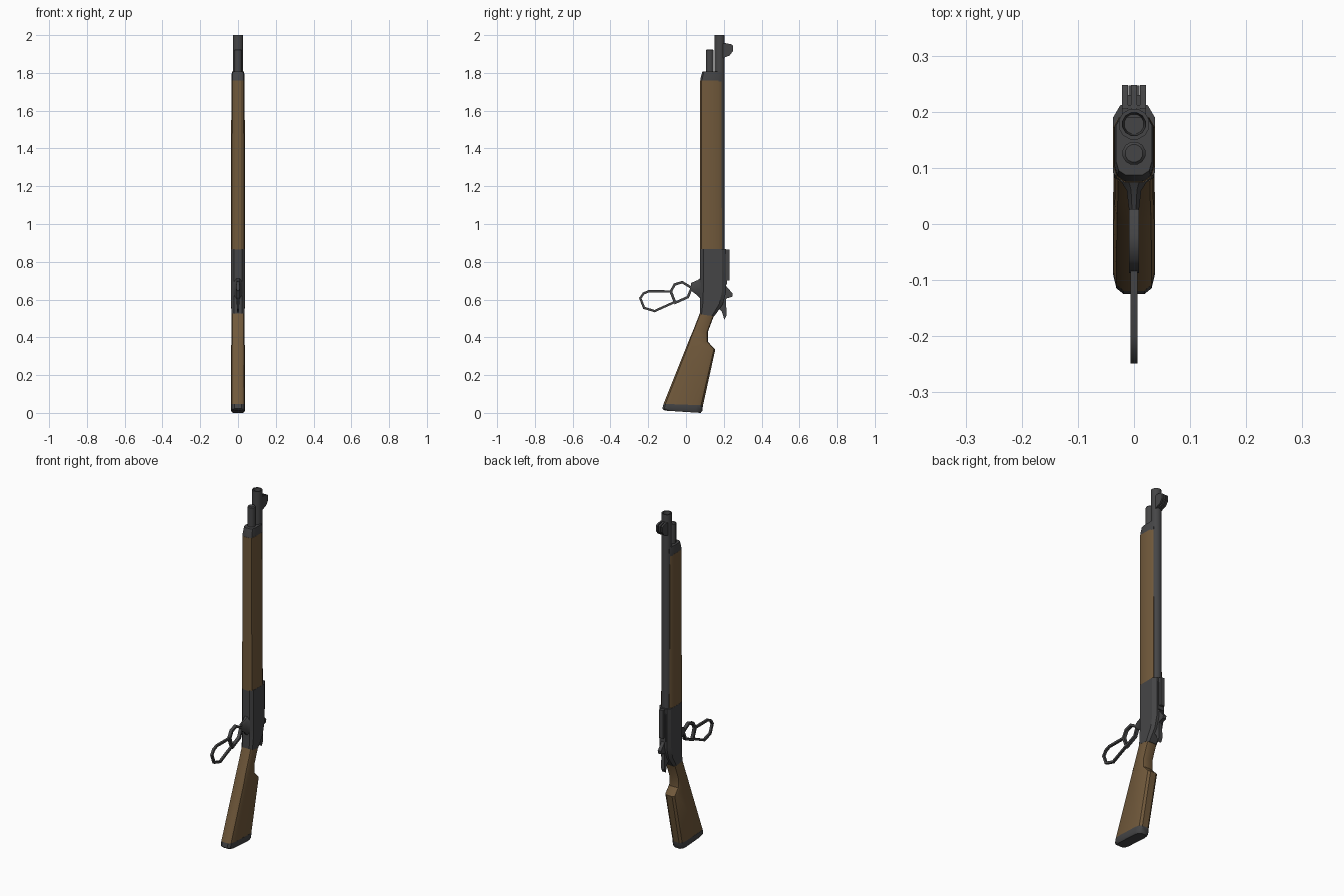
import bpy, bmesh, math
from mathutils import Vector

if "Cube" in bpy.data.objects:
    bpy.data.objects.remove(bpy.data.objects["Cube"])


def material(name, rgb):
    m = bpy.data.materials.new(name)
    m.diffuse_color = (*rgb, 1)
    m.use_nodes = True
    m.node_tree.nodes["Principled BSDF"].inputs["Base Color"].default_value = m.diffuse_color
    return m


STEEL = material("dark_steel", (0.06, 0.06, 0.062))
WOOD = material("walnut_wood", (0.165, 0.100, 0.044))


def finish(name, bm, mat, angle=30):
    bmesh.ops.recalc_face_normals(bm, faces=bm.faces)
    me = bpy.data.meshes.new(name)
    bm.to_mesh(me)
    bm.free()
    me.materials.append(mat)
    ob = bpy.data.objects.new(name, me)
    bpy.context.collection.objects.link(ob)
    bpy.ops.object.select_all(action='DESELECT')
    ob.select_set(True)
    bpy.context.view_layer.objects.active = ob
    bpy.ops.object.shade_smooth_by_angle(angle=math.radians(angle))
    return ob


def loft(name, sections, profile, mat, angle=30):
    """Sections: (front y, front z, back y, back z, half width).
    Profile: half outline (width share, share of the way front to back), mirrored."""
    outline = profile + [(-w, t) for w, t in reversed(profile)]
    bm = bmesh.new()
    rings = []
    for fy, fz, by, bz, hw in sections:
        rings.append([bm.verts.new((w * hw, fy + (by - fy) * t, fz + (bz - fz) * t))
                      for w, t in outline])
    n = len(outline)
    for a, b in zip(rings, rings[1:]):
        for i in range(n):
            bm.faces.new((a[i], a[(i + 1) % n], b[(i + 1) % n], b[i]))
    bm.faces.new(rings[0])
    bm.faces.new(rings[-1])
    return finish(name, bm, mat, angle)


def plate(name, pts, hw, mat, x=0.0):
    """Side outline (y, z) extruded across x."""
    bm = bmesh.new()
    f = bm.faces.new([bm.verts.new((x - hw, y, z)) for y, z in pts])
    ext = bmesh.ops.extrude_face_region(bm, geom=[f])
    bmesh.ops.translate(bm, vec=(2 * hw, 0, 0),
                        verts=[v for v in ext["geom"] if isinstance(v, bmesh.types.BMVert)])
    return finish(name, bm, mat, 20)


def loop(name, pts, hw, thick, mat):
    """Closed flat-sided ring along (y, z) points."""
    bm = bmesh.new()
    n = len(pts)
    rings = []
    for i in range(n):
        p = Vector(pts[i])
        d1 = (p - Vector(pts[i - 1])).normalized()
        d2 = (Vector(pts[(i + 1) % n]) - p).normalized()
        t = (d1 + d2).normalized()
        o = Vector((-t.y, t.x)) * (thick / 2 / max(0.5, t.dot(d1)))
        rings.append([bm.verts.new((x, *(p + o * s)))
                      for x, s in ((-hw, -1), (hw, -1), (hw, 1), (-hw, 1))])
    for i in range(n):
        a, b = rings[i], rings[(i + 1) % n]
        for k in range(4):
            bm.faces.new((a[k], a[(k + 1) % 4], b[(k + 1) % 4], b[k]))
    return finish(name, bm, mat, 50)


def tube(name, y, r, z0, z1, sides, mat, bore=0.0, crown=0.0):
    bm = bmesh.new()
    rows = [(r, z0), (r, z1 - crown), (r - crown, z1)] if crown else [(r, z0), (r, z1)]
    if bore:
        rows += [(bore, z1), (bore * 0.85, z1 - 0.05)]
    rings = [[bm.verts.new((rr * math.cos(2 * math.pi * (i + .5) / sides),
                            y + rr * math.sin(2 * math.pi * (i + .5) / sides), z))
              for i in range(sides)] for rr, z in rows]
    for a, b in zip(rings, rings[1:]):
        for i in range(sides):
            j = (i + 1) % sides
            bm.faces.new((a[i], a[j], b[j], b[i]))
    bm.faces.new(rings[0])
    bm.faces.new(rings[-1])
    return finish(name, bm, mat, 40)


# Barrel and magazine tube
tube("barrel", 0.178, 0.028, 0.86, 2.0, 12, STEEL, bore=0.021)
tube("magazine_tube", 0.126, 0.021, 1.75, 1.925, 12, STEEL, crown=0.005)

# Wooden forend and its steel cap
fore = [(0.45, 0), (0.85, 0.08), (1, 0.24), (1, 0.86), (0.75, 1)]
loft("forend", [(0.074, 0.865, 0.190, 0.865, 0.0365), (0.074, 1.76, 0.187, 1.76, 0.0355)],
     fore, WOOD, 30)
loft("forend_cap", [(0.075, 1.755, 0.188, 1.755, 0.035), (0.078, 1.775, 0.190, 1.775, 0.035),
                    (0.087, 1.808, 0.190, 1.808, 0.032)], fore, STEEL, 35)

# Receiver, narrowing towards the stock
recv = [(0.6, 0), (1, 0.12), (1, 0.84), (0.65, 1)]
loft("receiver", [(0.075, 0.868, 0.212, 0.868, 0.0372), (0.075, 0.64, 0.212, 0.64, 0.0372),
                  (0.075, 0.585, 0.195, 0.575, 0.0365), (0.073, 0.522, 0.150, 0.512, 0.0345)],
     recv, STEEL, 30)

# Stock with wrist and comb, and butt plate
stock = [(0.5, 0), (0.85, 0.05), (1, 0.16), (1, 0.84), (0.85, 0.95), (0.5, 1)]
loft("stock", [(0.073, 0.527, 0.149, 0.517, 0.034), (0.040, 0.442, 0.116, 0.430, 0.034),
               (0.022, 0.400, 0.117, 0.375, 0.0345), (0.004, 0.355, 0.155, 0.336, 0.036),
               (-0.119, 0.048, 0.090, 0.040, 0.0365)], stock, WOOD, 35)
loft("butt_plate", [(-0.119, 0.048, 0.090, 0.040, 0.037), (-0.125, 0.022, 0.086, 0.010, 0.037),
                    (-0.112, 0.012, 0.078, 0.000, 0.031)], stock, STEEL, 35)

# Lever: hand loop, trigger guard and flared mount
loop("lever_hand_loop", [(-0.242, 0.607), (-0.225, 0.632), (-0.198, 0.644), (-0.082, 0.643),
                         (-0.060, 0.587), (-0.166, 0.539), (-0.222, 0.556)], 0.0065, 0.012, STEEL)
loop("trigger_guard", [(-0.080, 0.643), (-0.060, 0.680), (-0.020, 0.692), (0.030, 0.662),
                       (0.010, 0.613), (-0.057, 0.583)], 0.009, 0.013, STEEL)
loft("lever_mount", [(0.080, 0.600, 0.080, 0.715, 0.026), (0.060, 0.622, 0.060, 0.702, 0.013),
                     (0.026, 0.648, 0.026, 0.688, 0.009)],
     [(0.4, 0), (1, 0.2), (1, 0.8), (0.4, 1)], STEEL, 35)

# Hammer and rear tang
plate("hammer", [(0.19, 0.67), (0.212, 0.672), (0.247, 0.632), (0.245, 0.615),
                 (0.215, 0.606), (0.19, 0.58)], 0.010, STEEL)
plate("hammer_tail", [(0.175, 0.59), (0.212, 0.61), (0.214, 0.515), (0.203, 0.493),
                      (0.190, 0.535), (0.172, 0.555)], 0.011, STEEL)

# Rear sight rail
plate("rear_sight_base", [(0.195, 0.84), (0.216, 0.84), (0.216, 0.68), (0.195, 0.67)], 0.020, STEEL)
plate("rear_sight_rail", [(0.20, 0.865), (0.230, 0.865), (0.230, 0.70), (0.20, 0.70)], 0.013, STEEL)

# Front sight: base, centre blade and two side ears
plate("front_sight_base", [(0.19, 1.955), (0.212, 1.955), (0.212, 1.885), (0.19, 1.875)], 0.021, STEEL)
sight = [(0.205, 1.958), (0.238, 1.952), (0.248, 1.945), (0.248, 1.915), (0.232, 1.893), (0.205, 1.882)]
for label, x in (("blade", 0), ("ear_left", -0.016), ("ear_right", 0.016)):
    plate("front_sight_" + label, sight, 0.005, STEEL, x)
